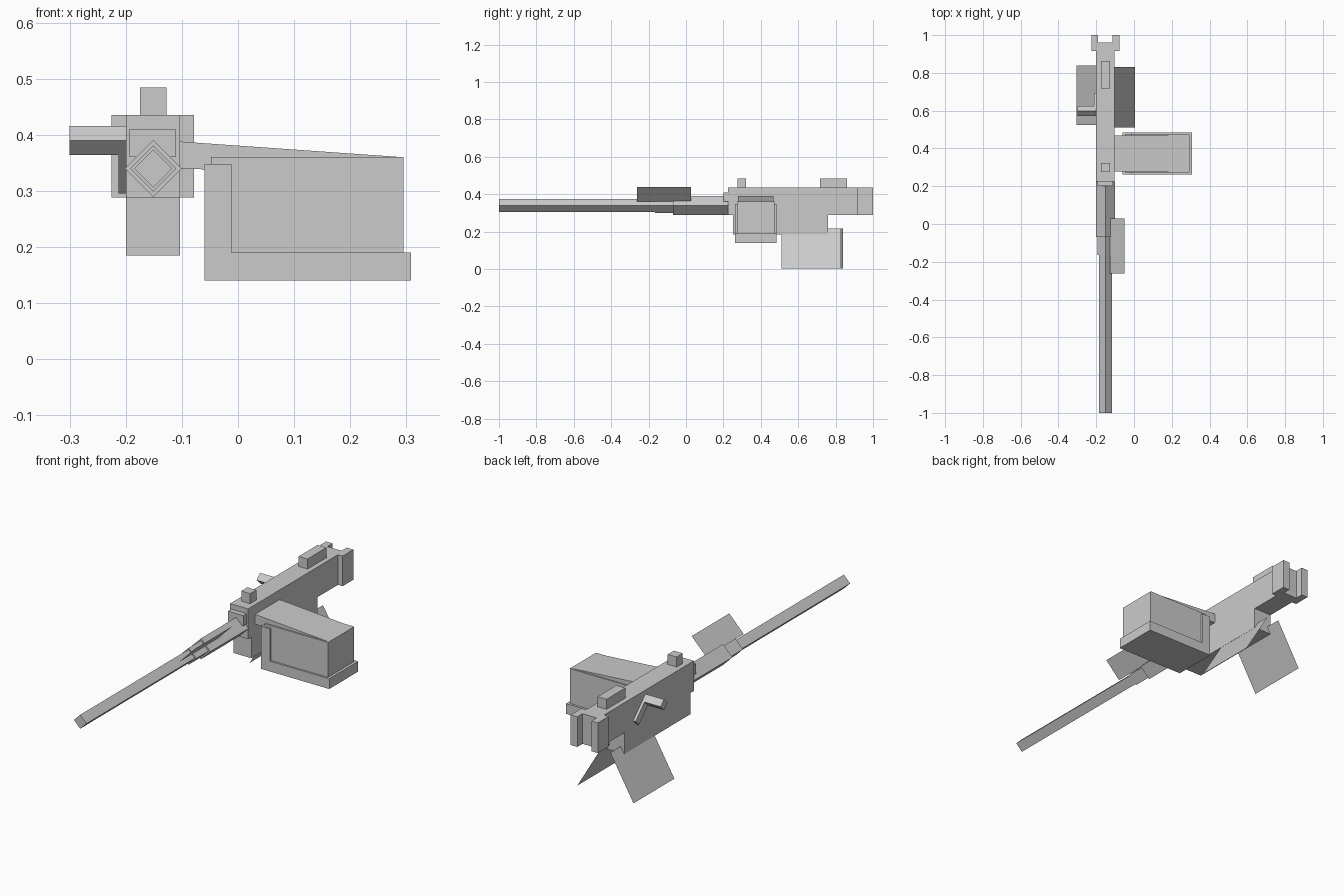
import bpy
import math

if "Cube" in bpy.data.objects:
    bpy.data.objects.remove(bpy.data.objects["Cube"])


def mesh(name, verts, faces):
    me = bpy.data.meshes.new(name)
    me.from_pydata(verts, [], faces)
    me.update()
    ob = bpy.data.objects.new(name, me)
    bpy.context.collection.objects.link(ob)
    return ob


def extrude(name, pts, a, b, axis):
    """Extrude a 2D profile along an axis: 'X' takes (y, z), 'Y' takes (x, z)."""
    def place(p, d):
        return (d, p[0], p[1]) if axis == 'X' else (p[0], d, p[1])
    # keep outward normals whatever the profile winding
    area = sum(p[0] * q[1] - q[0] * p[1] for p, q in zip(pts, pts[1:] + pts[:1]))
    if (area > 0) != (axis == 'X'):
        pts = pts[::-1]
    n = len(pts)
    verts = [place(p, a) for p in pts] + [place(p, b) for p in pts]
    faces = [list(range(n))[::-1], list(range(n, 2 * n))]
    faces += [[i, (i + 1) % n, n + (i + 1) % n, n + i] for i in range(n)]
    return mesh(name, verts, faces)


def box(name, x, y, z):
    return extrude(name, [(x[0], z[0]), (x[1], z[0]), (x[1], z[1]), (x[0], z[1])],
                   y[0], y[1], 'Y')


def diamond(cx, cz, r):
    return [(cx + r * math.cos(i * math.pi / 2), cz + r * math.sin(i * math.pi / 2))
            for i in range(4)]


def panel(name, p, q, y0, y1):
    """Thin single sheet slanted between two (x, z) points."""
    return mesh(name, [(p[0], y0, p[1]), (q[0], y0, q[1]),
                       (q[0], y1, q[1]), (p[0], y1, p[1])], [[0, 1, 2, 3]])


CX, CZ = -0.151, 0.34

# Receiver body with lowered magazine section
extrude("receiver", [(0.225, 0.435), (0.225, 0.288), (0.25, 0.288), (0.25, 0.185),
                     (0.76, 0.185), (0.76, 0.288), (0.96, 0.288), (0.96, 0.435)],
        -0.2, -0.103, 'X')

# Rear end plates on both sides
for side, x in (("left", (-0.225, -0.19)), ("right", (-0.114, -0.078))):
    box("rear_plate_" + side, x, (0.917, 1.0), (0.288, 0.435))

# Sights
box("front_sight", (-0.175, -0.127), (0.275, 0.322), (0.43, 0.484))
box("rear_sight", (-0.175, -0.127), (0.717, 0.862), (0.43, 0.484))

# Barrel, stepped square sections standing on edge
box("barrel_collar", (-0.193, -0.111), (0.2, 0.23), (0.36, 0.41))
for name, r, y0, y1 in (("barrel", 0.034, -1.0, -0.165),
                        ("barrel_sleeve", 0.041, -0.165, -0.07),
                        ("barrel_jacket", 0.051, -0.07, 0.226)):
    extrude(name, diamond(CX, CZ, r), y0, y1, 'Y')

# Carrying handle sheet beside the barrel
panel("carry_handle", (-0.05, 0.44), (-0.128, 0.36), -0.262, 0.028)

# Splayed grip sheets under the receiver
panel("left_grip", (-0.305, 0.003), (-0.18, 0.217), 0.525, 0.84)
panel("right_grip", (-0.123, 0.217), (0.005, 0.003), 0.51, 0.83)

# Charging handle: bar and slanted lever
extrude("charging_bar", diamond(0.598, 0.39, 0.026), -0.3, -0.2, 'X')
extrude("charging_lever", [(0.598, 0.416), (0.572, 0.39), (0.667, 0.295), (0.693, 0.321)],
        -0.213, -0.199, 'X')

# Ammunition box, its L-shaped holder and the feed cover
box("ammo_box", (-0.048, 0.295), (0.272, 0.474), (0.16, 0.36))
extrude("ammo_holder", [(-0.06, 0.14), (0.308, 0.14), (0.308, 0.19), (-0.012, 0.19),
                        (-0.012, 0.348), (-0.06, 0.348)], 0.263, 0.485, 'Y')
extrude("feed_cover", [(-0.104, 0.388), (0.295, 0.36), (0.295, 0.352), (-0.05, 0.338),
                       (-0.104, 0.34)], 0.279, 0.468, 'Y')
